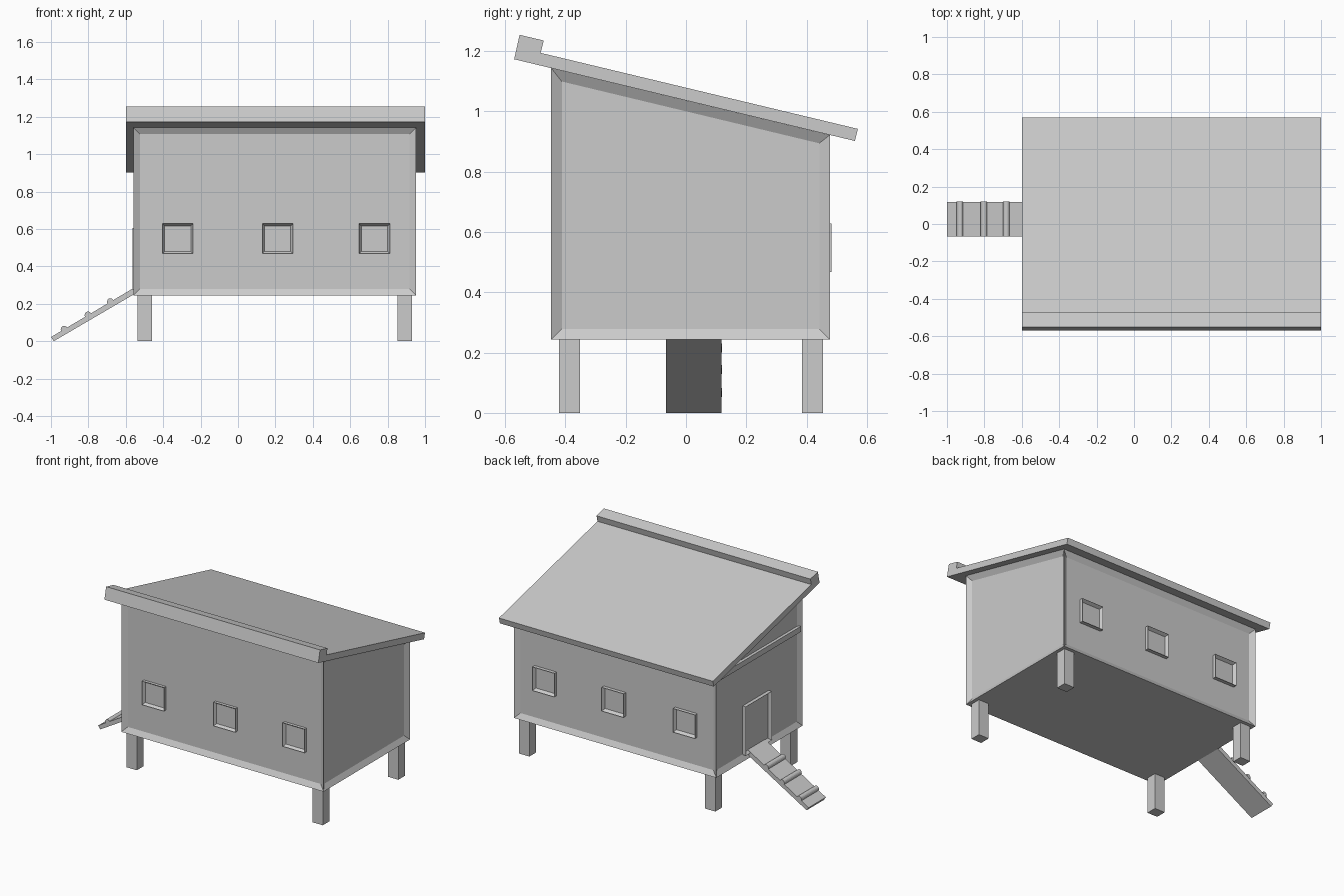
import bpy, bmesh, math
from mathutils import Vector

if "Cube" in bpy.data.objects:
    bpy.data.objects.remove(bpy.data.objects["Cube"])


def finish(name, bm):
    bmesh.ops.recalc_face_normals(bm, faces=bm.faces[:])
    me = bpy.data.meshes.new(name)
    bm.to_mesh(me)
    bm.free()
    ob = bpy.data.objects.new(name, me)
    bpy.context.collection.objects.link(ob)
    return ob


def prism(points, a, b, place):
    """Extrude a 2D profile from a to b; place(u, v, w) maps it to 3D."""
    bm = bmesh.new()
    lo = [bm.verts.new(place(u, v, a)) for u, v in points]
    hi = [bm.verts.new(place(u, v, b)) for u, v in points]
    bm.faces.new(lo)
    bm.faces.new(hi)
    n = len(points)
    for i in range(n):
        j = (i + 1) % n
        bm.faces.new((lo[i], lo[j], hi[j], hi[i]))
    bmesh.ops.recalc_face_normals(bm, faces=bm.faces[:])
    return bm


def along_x(u, v, w):
    return (w, u, v)


def along_y(u, v, w):
    return (u, w, v)


def recess(bm, direction, width, depth):
    d = Vector(direction)
    bm.normal_update()
    faces = [f for f in bm.faces if f.normal.dot(d) > 0.99]
    bmesh.ops.inset_individual(bm, faces=faces, thickness=width,
                               depth=-depth, use_even_offset=True)


def box(name, x, y, z):
    pts = [(x[0], z[0]), (x[1], z[0]), (x[1], z[1]), (x[0], z[1])]
    return finish(name, prism(pts, y[0], y[1], along_y))


def framed(name, x, y, z, direction, width, depth):
    pts = [(x[0], z[0]), (x[1], z[0]), (x[1], z[1]), (x[0], z[1])]
    bm = prism(pts, y[0], y[1], along_y)
    recess(bm, direction, width, depth)
    return finish(name, bm)


X0, X1, Y0, Y1, FLOOR = -0.56, 0.953, -0.447, 0.477, 0.243


def underside(y):
    return 1.173 - (y + 0.57) * 0.24


# House body with a recessed panel on each wall
body = prism([(Y0, FLOOR), (Y1, FLOOR), (Y1, underside(Y1)), (Y0, underside(Y0))],
             X0, X1, along_x)
for d in ((1, 0, 0), (-1, 0, 0), (0, 1, 0), (0, -1, 0)):
    recess(body, d, 0.035, 0.02)
finish("house_body", body)

# Rail separating the gable from the door wall
box("gable_rail", (X0, X0 + 0.03), (Y0 + 0.02, Y1 - 0.02), (0.885, 0.922))

# Sloping roof with a raised front lip
roof = [(-0.57, 1.173), (0.56, 0.902), (0.57, 0.942), (-0.482, 1.194),
        (-0.472, 1.235), (-0.552, 1.254)]
finish("roof", prism(roof, -0.6, 1.0, along_x))

# Legs
for sx, x in (("left", (-0.537, -0.461)), ("right", (0.854, 0.93))):
    for sy, y in (("front", (-0.422, -0.352)), ("back", (0.384, 0.454))):
        box(f"{sy}_{sx}_leg", x, y, (0, FLOOR + 0.01))

# Framed windows, three on the front and three on the back
for i, cx in enumerate((-0.322, 0.212, 0.73)):
    x = (cx - 0.082, cx + 0.082)
    framed(f"front_window_{i + 1}", x, (-0.448, -0.415), (0.468, 0.628),
           (0, -1, 0), 0.012, 0.018)
    framed(f"back_window_{i + 1}", x, (0.44, 0.482), (0.468, 0.628),
           (0, 1, 0), 0.012, 0.022)

# Door in the left wall
framed("door", (-0.565, -0.53), (-0.11, 0.165), (0.275, 0.605),
       (-1, 0, 0), 0.014, 0.02)

# Ramp with rounded treads
ramp = [(-0.985, 0.0), (-1.0, 0.022), (-0.545, 0.292), (-0.53, 0.266)]
finish("ramp", prism(ramp, -0.066, 0.118, along_y))
slope = math.atan2(0.27, 0.455)
for i, cx in enumerate((-0.93, -0.802, -0.682)):
    cz = 0.022 + (cx + 1.0) * math.tan(slope) - 0.001
    arc = []
    for k in range(9):
        a = slope + math.pi * k / 8
        arc.append((cx + 0.018 * math.cos(a), cz + 0.02 * math.sin(a)))
    finish(f"ramp_tread_{i + 1}", prism(arc, -0.066, 0.12, along_y))
